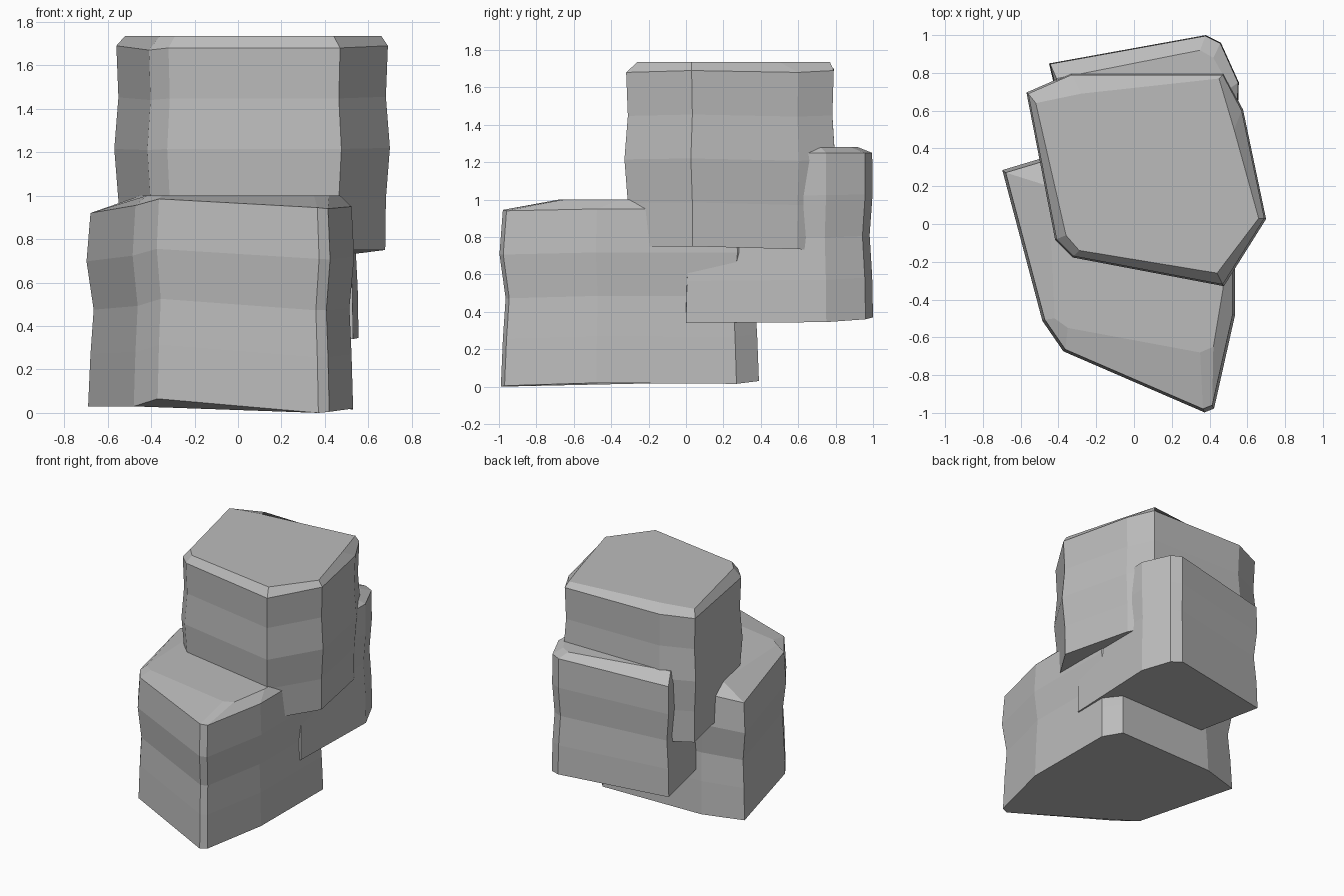
import bpy
import bmesh

cube = bpy.data.objects.get("Cube")
if cube:
    bpy.data.objects.remove(cube, do_unlink=True)

stone = bpy.data.materials.new("stone_grey")
stone.use_nodes = True
GREY = (0.5, 0.5, 0.5, 1)
stone.diffuse_color = GREY
stone.node_tree.nodes["Principled BSDF"].inputs["Base Color"].default_value = GREY


def rock(name, outline, cap, base_z, rim_z, cap_z, swell):
    """Stack rings of the outline, waisted by swell, then close with a bevelled cap."""
    cx = sum(p[0] for p in outline) / len(outline)
    cy = sum(p[1] for p in outline) / len(outline)
    bm = bmesh.new()
    rings = []
    for t, s in swell:
        rings.append([bm.verts.new((cx + (x - cx) * s, cy + (y - cy) * s, b + (r - b) * t))
                      for (x, y), b, r in zip(outline, base_z, rim_z)])
    rings.append([bm.verts.new((x, y, cap_z)) for x, y in cap])
    for low, high in zip(rings, rings[1:]):
        for i in range(len(low)):
            j = (i + 1) % len(low)
            bm.faces.new((low[i], low[j], high[j], high[i]))
    bm.faces.new(rings[0][::-1])
    bm.faces.new(rings[-1])
    bmesh.ops.recalc_face_normals(bm, faces=bm.faces)
    mesh = bpy.data.meshes.new(name)
    bm.to_mesh(mesh)
    bm.free()
    mesh.materials.append(stone)
    obj = bpy.data.objects.new(name, mesh)
    bpy.context.collection.objects.link(obj)


# Large rock resting on the ground at the front
rock("front_rock",
     [(-.69, .28), (-.48, -.51), (-.37, -.67), (.37, -.99), (.42, -.97),
      (.53, -.48), (.53, .27), (.43, .39), (-.39, .37)],
     [(-.45, .2), (-.42, -.5), (-.35, -.55), (.35, -.68), (.42, -.65),
      (.47, -.35), (.47, .2), (.4, .3), (-.35, .28)],
     [.03, .03, .065, 0, .005, .02, .015, .03, .03],
     [.92, .955, .985, .945, .94, .95, .95, .95, .95], 1.0,
     [(0, 1), (.27, .985), (.5, .965), (.75, 1.01), (1, .985)])

# Rock balanced on top
rock("top_rock",
     [(-.56, .69), (-.41, -.08), (-.32, -.17), (.47, -.32), (.69, .03),
      (.57, .6), (.47, .79), (-.33, .79)],
     [(-.52, .64), (-.36, -.06), (-.29, -.14), (.44, -.26), (.66, .03),
      (.53, .5), (.45, .77), (-.28, .69)],
     [.74, .75, .75, .75, .75, .735, .73, .73],
     [1.69, 1.67, 1.68, 1.68, 1.69, 1.68, 1.69, 1.7], 1.735,
     [(0, .98), (.25, .985), (.5, 1.015), (.75, .985), (1, 1)])

# Rock leaning behind, raised off the ground
rock("back_rock",
     [(-.45, .85), (-.32, .3), (0, -.05), (.53, 0), (.555, .75), (.46, .96), (.38, 1)],
     [(-.41, .77), (-.28, .3), (0, 0), (.48, .05), (.51, .72), (.42, .88), (.35, .92)],
     [.36, .35, .34, .34, .345, .36, .37],
     [1.2, 1.22, 1.23, 1.24, 1.25, 1.25, 1.25], 1.28,
     [(0, 1), (.25, .99), (.5, .96), (.75, .995), (1, .99)])
